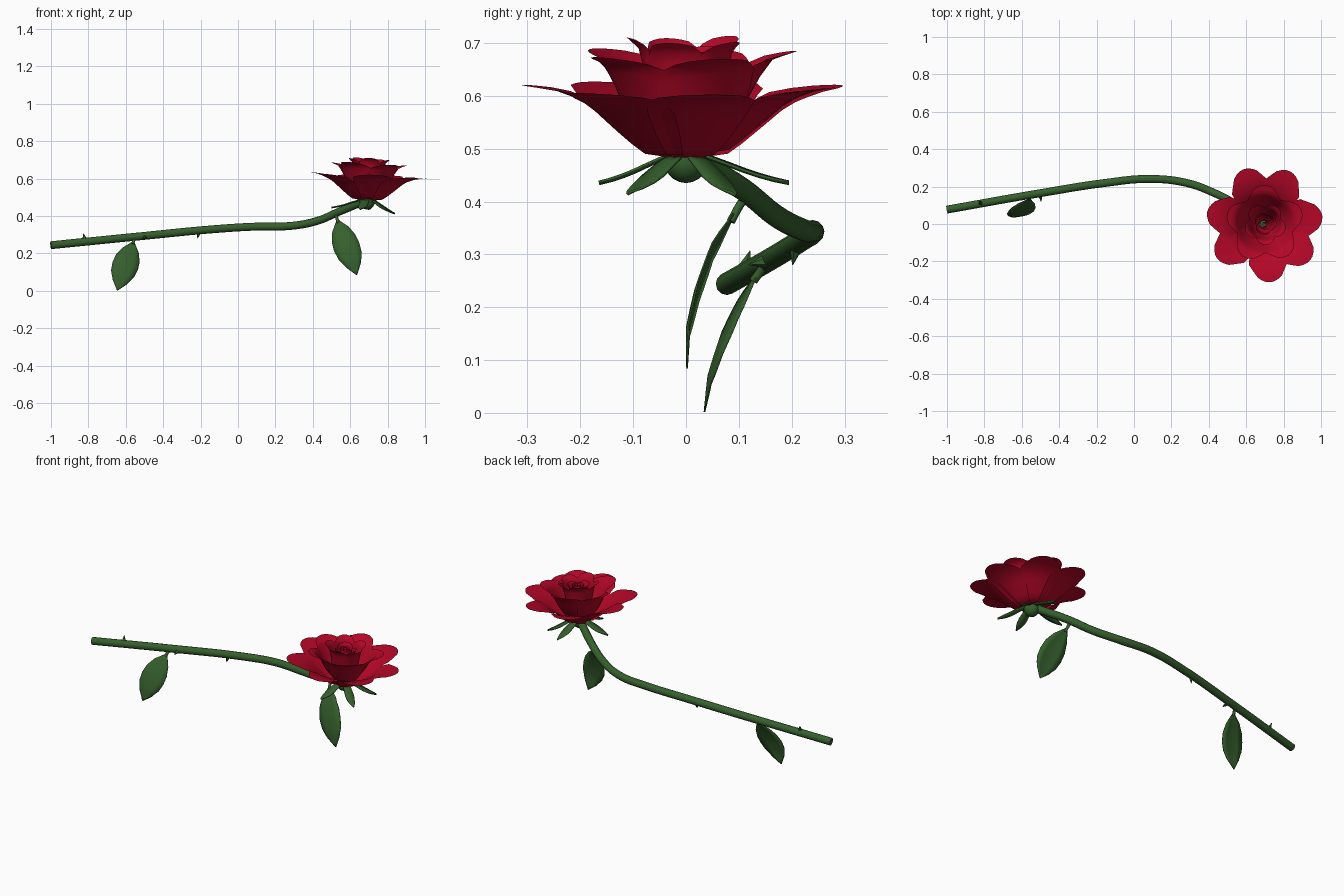
import bpy, bmesh, math
from mathutils import Vector, Matrix

if "Cube" in bpy.data.objects:
    bpy.data.objects.remove(bpy.data.objects["Cube"])


def material(name, rgb):
    m = bpy.data.materials.new(name)
    m.diffuse_color = (*rgb, 1)
    m.use_nodes = True
    m.node_tree.nodes["Principled BSDF"].inputs["Base Color"].default_value = m.diffuse_color
    return m


RED = material("petal_red", (0.46, 0.002, 0.02))
GREEN = material("stem_green", (0.036, 0.115, 0.026))
CENTRE = Vector((0.692, 0, 0))
TILT = (Matrix.Translation((0.69, 0, 0.5)) @ Matrix.Rotation(math.radians(2.5), 4, 'Y')
        @ Matrix.Translation((-0.69, 0, -0.5)))


def smooth(ob, angle=50):
    bpy.ops.object.select_all(action='DESELECT')
    ob.select_set(True)
    bpy.context.view_layer.objects.active = ob
    bpy.ops.object.shade_smooth_by_angle(angle=math.radians(angle))


def sample(values, t):
    """Linear interpolation along an evenly spaced list."""
    f = min(max(t, 0), 1) * (len(values) - 1)
    i = min(int(f), len(values) - 2)
    return values[i] + (values[i + 1] - values[i]) * (f - i)


def sheet(name, point, rows, cols, mat, thickness=0):
    """Surface grid from point(t, u), t in 0..1 and u in -1..1."""
    bm = bmesh.new()
    grid = [[bm.verts.new(point(i / rows, 2 * j / cols - 1)) for j in range(cols + 1)]
            for i in range(rows + 1)]
    for i in range(rows):
        for j in range(cols):
            bm.faces.new((grid[i][j], grid[i][j + 1], grid[i + 1][j + 1], grid[i + 1][j]))
    me = bpy.data.meshes.new(name)
    bm.to_mesh(me)
    bm.free()
    me.materials.append(mat)
    ob = bpy.data.objects.new(name, me)
    bpy.context.collection.objects.link(ob)
    if thickness:
        s = ob.modifiers.new("thickness", 'SOLIDIFY')
        s.thickness = thickness
        s.offset = 0
    smooth(ob)
    return ob


def tube(name, points, radius):
    cu = bpy.data.curves.new(name, 'CURVE')
    cu.dimensions = '3D'
    cu.bevel_depth = radius
    cu.bevel_resolution = 4
    cu.resolution_u = 5
    cu.use_fill_caps = True
    sp = cu.splines.new('BEZIER')
    sp.bezier_points.add(len(points) - 1)
    for bp, p in zip(sp.bezier_points, points):
        bp.co = p
        bp.handle_left_type = bp.handle_right_type = 'AUTO'
    cu.materials.append(GREEN)
    ob = bpy.data.objects.new(name, cu)
    bpy.context.collection.objects.link(ob)
    bpy.ops.object.select_all(action='DESELECT')
    ob.select_set(True)
    bpy.context.view_layer.objects.active = ob
    bpy.ops.object.convert(target='MESH')
    smooth(bpy.context.view_layer.objects.active)


def petal_ring(name, angles, radii, heights, widths, bend, trim):
    """Curved petals around the flower axis; bend is the sideways curl radius."""
    for k, deg in enumerate(angles):
        a = math.radians(deg)
        out, side = Vector((math.cos(a), math.sin(a), 0)), Vector((-math.sin(a), math.cos(a), 0))
        lift = 0.006 * (k % 2) - 0.003

        def point(t, u):
            tt = t * (1 - trim * u * u)
            s = u * sample(widths, t)
            r = sample(radii, tt) - bend * (1 - math.cos(s / bend))
            p = CENTRE + out * r + side * bend * math.sin(s / bend)
            p.z = sample(heights, tt) + lift
            return TILT @ p

        sheet(f"{name}_{k + 1}", point, 10, 6, RED)


# flower: three rings of petals, a tight bud and a rolled core
petal_ring("outer_petal", (8, 64, 111, 168, 216, 276, 322),
           (0.03, 0.075, 0.13, 0.19, 0.25, 0.313), (0.488, 0.495, 0.54, 0.587, 0.609, 0.619),
           (0.025, 0.046, 0.074, 0.098, 0.108, 0.066), 0.24, 0.07)
petal_ring("middle_petal", (20, 92, 164, 236, 308),
           (0.025, 0.075, 0.11, 0.14, 0.165, 0.21), (0.493, 0.528, 0.578, 0.633, 0.667, 0.682),
           (0.025, 0.055, 0.085, 0.102, 0.10, 0.06), 0.14, 0.07)
petal_ring("inner_petal", (56, 128, 200, 272, 344),
           (0.02, 0.055, 0.07, 0.08, 0.09, 0.112), (0.51, 0.55, 0.60, 0.65, 0.688, 0.708),
           (0.02, 0.045, 0.06, 0.066, 0.062, 0.042), 0.078, 0.06)
petal_ring("bud_petal", (10, 130, 250),
           (0.02, 0.04, 0.048, 0.05, 0.052, 0.062), (0.52, 0.56, 0.60, 0.64, 0.67, 0.69),
           (0.02, 0.045, 0.055, 0.058, 0.056, 0.045), 0.045, 0.05)


def core_point(t, u):
    f = (u + 1) / 2
    a, r = f * 4.2 * math.pi, (0.006 + 0.03 * f) * (0.7 + 0.3 * t)
    return TILT @ (CENTRE + Vector((r * math.cos(a), r * math.sin(a), 0.54 + 0.145 * t)))


sheet("rolled_core", core_point, 4, 36, RED)

# green bulb under the flower
bpy.ops.mesh.primitive_uv_sphere_add(segments=16, ring_count=10, radius=0.041, location=(0.69, 0, 0.476))
bulb = bpy.context.object
bulb.name = "flower_bulb"
bulb.data.materials.append(GREEN)
smooth(bulb)

# sepals spreading below the petals: direction, reach, tip height
for k, (deg, reach, tip) in enumerate(((87, 0.195, 0.434), (32, 0.175, 0.418), (-38, 0.178, 0.42),
                                       (-102, 0.168, 0.432), (176, 0.19, 0.435))):
    turn = Matrix.Rotation(math.radians(deg), 3, 'Z')

    def sepal_point(t, u):
        z = tip + (0.488 - tip) * sample((1, 0.72, 0.42, 0.16, 0), t)
        w = sample((0.016, 0.021, 0.024, 0.02, 0.004), t)
        return TILT @ (CENTRE + turn @ Vector((0.025 + (reach - 0.025) * t, u * w, z + 0.004 * u * u)))

    sheet(f"sepal_{k + 1}", sepal_point, 6, 2, GREEN, 0.005)

# stem
tube("stem", [(-1, 0.077, 0.244), (-0.5, 0.165, 0.294), (-0.15, 0.22, 0.328), (0.08, 0.241, 0.343),
              (0.28, 0.22, 0.347), (0.42, 0.17, 0.373), (0.54, 0.108, 0.423), (0.68, 0.012, 0.482)], 0.021)


# leaves hanging from short stalks
def leaf(name, stalk, xs, ys, zs, side):
    tube(name + "_stalk", stalk, 0.008)
    side = Vector(side).normalized()

    def point(t, u):
        w = sample((0.008, 0.046, 0.066, 0.071, 0.064, 0.04, 0.002), t)
        return Vector((sample(xs, t), sample(ys, t) - 0.007 * (1 - abs(u)) * math.sin(math.pi * t),
                       sample(zs, t))) + side * u * w

    sheet(name, point, 12, 4, GREEN, 0.003)


leaf("lower_leaf", [(-0.54, 0.16, 0.288), (-0.555, 0.145, 0.273), (-0.562, 0.128, 0.25)],
     (-0.56, -0.582, -0.603, -0.625, -0.645), (0.132, 0.098, 0.069, 0.047, 0.035),
     (0.258, 0.195, 0.133, 0.07, 0.002), (0.95, 0, -0.3))
leaf("upper_leaf", [(0.52, 0.115, 0.413), (0.528, 0.1, 0.39), (0.535, 0.085, 0.362)],
     (0.533, 0.556, 0.582, 0.61, 0.635), (0.09, 0.05, 0.024, 0.006, 0.002),
     (0.375, 0.305, 0.232, 0.16, 0.085), (0.95, 0, 0.3))

# thorns
for k, (base, way) in enumerate((((-0.82, 0.111, 0.277), (-0.2, 0.35, 1)),
                                 ((-0.50, 0.15, 0.287), (0.1, -1, -0.2)),
                                 ((-0.21, 0.208, 0.311), (-0.2, -0.2, -1)))):
    d = Vector(way).normalized()
    bpy.ops.mesh.primitive_cone_add(vertices=6, radius1=0.013, radius2=0.001, depth=0.034,
                                    location=Vector(base) + d * 0.015,
                                    rotation=d.to_track_quat('Z', 'Y').to_euler())
    thorn = bpy.context.object
    thorn.name = f"thorn_{k + 1}"
    thorn.data.materials.append(GREEN)
